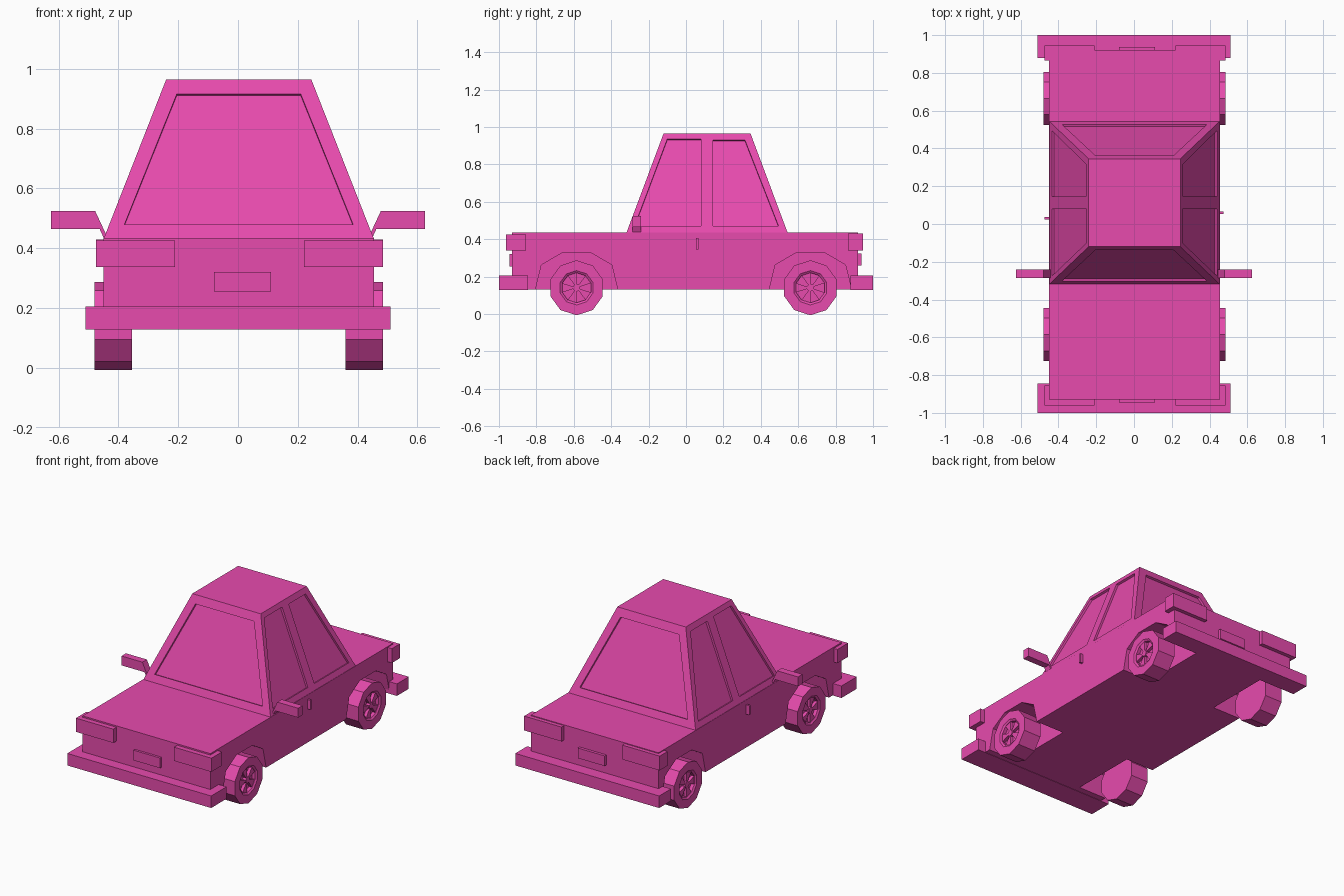
import bpy, bmesh, math
from mathutils import Vector

if "Cube" in bpy.data.objects:
    bpy.data.objects.remove(bpy.data.objects["Cube"])

paint = bpy.data.materials.new("pink_paint")
paint.diffuse_color = (0.8, 0.07, 0.42, 1)
paint.use_nodes = True
paint.node_tree.nodes["Principled BSDF"].inputs["Base Color"].default_value = paint.diffuse_color


def loft(name, *stacks):
    """Each stack is a list of equal-length loops, skinned and capped at both ends."""
    bm = bmesh.new()
    for loops in stacks:
        rings = [[bm.verts.new(p) for p in loop] for loop in loops]
        n = len(rings[0])
        for a, b in zip(rings, rings[1:]):
            for i in range(n):
                j = (i + 1) % n
                bm.faces.new((a[i], a[j], b[j], b[i]))
        bm.faces.new(rings[0])
        bm.faces.new(rings[-1])
    bmesh.ops.recalc_face_normals(bm, faces=bm.faces)
    mesh = bpy.data.meshes.new(name)
    bm.to_mesh(mesh)
    bm.free()
    mesh.materials.append(paint)
    obj = bpy.data.objects.new(name, mesh)
    bpy.context.collection.objects.link(obj)
    return obj


def rect(x0, x1, y0, y1, z):
    return [(x0, y0, z), (x1, y0, z), (x1, y1, z), (x0, y1, z)]


def box(name, x0, x1, y0, y1, z0, z1):
    return loft(name, [rect(x0, x1, y0, y1, z0), rect(x0, x1, y0, y1, z1)])


def cut(obj, cutter):
    mod = obj.modifiers.new("cut", 'BOOLEAN')
    mod.object = cutter
    mod.operation = 'DIFFERENCE'
    mod.solver = 'EXACT'
    bpy.context.view_layer.objects.active = obj
    bpy.ops.object.modifier_apply(modifier=mod.name)
    bpy.data.objects.remove(cutter)


AXLES = (-0.585, 0.665)
SIDES = ((-1, "left"), (1, "right"))

# Lower body with four wheel wells
body = box("body", -0.45, 0.455, -0.93, 0.92, 0.13, 0.435)
ARCH = [(-0.22, 0.1), (-0.22, 0.13), (-0.188, 0.262), (-0.08, 0.325),
        (0.08, 0.325), (0.188, 0.262), (0.22, 0.13), (0.22, 0.1)]
cut(body, loft("well_cutter", *[
    [[(s * x, y + dy, z) for dy, z in ARCH] for x in (0.25, 0.6)]
    for y in AXLES for s, _ in SIDES]))

# Cabin: tapered block with recessed windows
cabin = loft("cabin", [rect(-0.45, 0.455, -0.32, 0.545, 0.43),
                       rect(-0.24, 0.245, -0.12, 0.345, 0.965)])


def lerp(a, b, z):
    return a + (b - a) * (z - 0.435) / 0.53


def pane(points, normal, depth=0.014):
    n = Vector(normal).normalized()
    return [[Vector(p) + n * d for p in points] for d in (-depth, 0.06)]


panes = []
for sgn, base, roof in ((-1, -0.32, -0.12), (1, 0.545, 0.345)):     # windscreens
    pts = [(x, lerp(base, roof, z), z) for x, z in
           ((-0.38, 0.48), (0.385, 0.48), (0.21, 0.915), (-0.205, 0.915))]
    panes.append(pane(pts, (0, sgn * 0.53, 0.2)))
for sgn, base, roof in ((-1, -0.45, -0.24), (1, 0.455, 0.245)):     # side windows
    for prof in (((-0.275, 0.47), (0.08, 0.47), (0.08, 0.935), (-0.1, 0.935)),
                 ((0.145, 0.47), (0.495, 0.47), (0.315, 0.93), (0.145, 0.93))):
        pts = [(lerp(base, roof, z), y, z) for y, z in prof]
        panes.append(pane(pts, (sgn * 0.53, 0, 0.21)))
cut(cabin, loft("window_cutter", *panes))

# Bumpers and number plate blanks
box("front_bumper", -0.51, 0.51, -1.0, -0.845, 0.128, 0.205)
box("rear_bumper", -0.51, 0.51, 0.88, 1.0, 0.128, 0.205)
box("front_plate", -0.08, 0.11, -0.945, -0.92, 0.255, 0.32)
box("rear_plate", -0.08, 0.11, 0.91, 0.938, 0.258, 0.323)

# Lamps wrap round the body corners
for side, x0, x1 in (("left", -0.475, -0.21), ("right", 0.22, 0.485)):
    box(side + "_headlight", x0, x1, -0.962, -0.855, 0.338, 0.426)
    box(side + "_tail_light", x0, x1, 0.865, 0.945, 0.338, 0.43)

# Door mirrors on slanted stalks, and door handles
MIRROR = [(0.478, 0.525), (0.626, 0.525), (0.626, 0.465), (0.463, 0.465),
          (0.447, 0.43), (0.443, 0.45)]
for s, side in SIDES:
    loft(side + "_mirror", [[(s * x, y, z) for x, z in MIRROR] for y in (-0.285, -0.24)])
    y = 0.06 if s > 0 else 0.03
    box(side + "_door_handle", *sorted((s * 0.44, s * 0.475)), y - 0.006, y + 0.006, 0.345, 0.405)


# Ten-sided wheels with dished rims, five wedge spokes and a hub
def ring(x, r, yc):
    return [(x, yc + r * math.cos(math.radians(a)), 0.14 + r * math.sin(math.radians(a)))
            for a in range(18 - 18, 360, 36)]


def wheel(name, s, yc):
    off = 0.0025
    xi, xo = off + s * 0.3575, off + s * 0.4825
    rim = [ring(x, r, yc) for x, r in ((xi, 0.147), (xo, 0.147), (xo, 0.092),
                                       (xo - s * 0.008, 0.08), (xo - s * 0.03, 0.08))]
    parts = [rim, [ring(xo - s * 0.031, 0.02, yc), ring(xo - s * 0.006, 0.02, yc)]]
    for k in range(5):
        spoke = []
        for x in (xo - s * 0.031, xo - s * 0.01):
            big, small = ring(x, 0.081, yc), ring(x, 0.018, yc)
            i, j = 2 * k, 2 * k + 1
            spoke.append([small[i], big[i], big[j], small[j]])
        parts.append(spoke)
    # turn so that the tyre stands on a flat side
    obj = loft(name, *parts)
    turn = math.radians(18)
    for v in obj.data.vertices:
        y, z = v.co.y - yc, v.co.z - 0.14
        v.co.y = yc + y * math.cos(turn) - z * math.sin(turn)
        v.co.z = 0.14 + y * math.sin(turn) + z * math.cos(turn)


for s, side in SIDES:
    for end, y in zip(("front", "rear"), AXLES):
        wheel(f"{end}_{side}_wheel", s, y)
